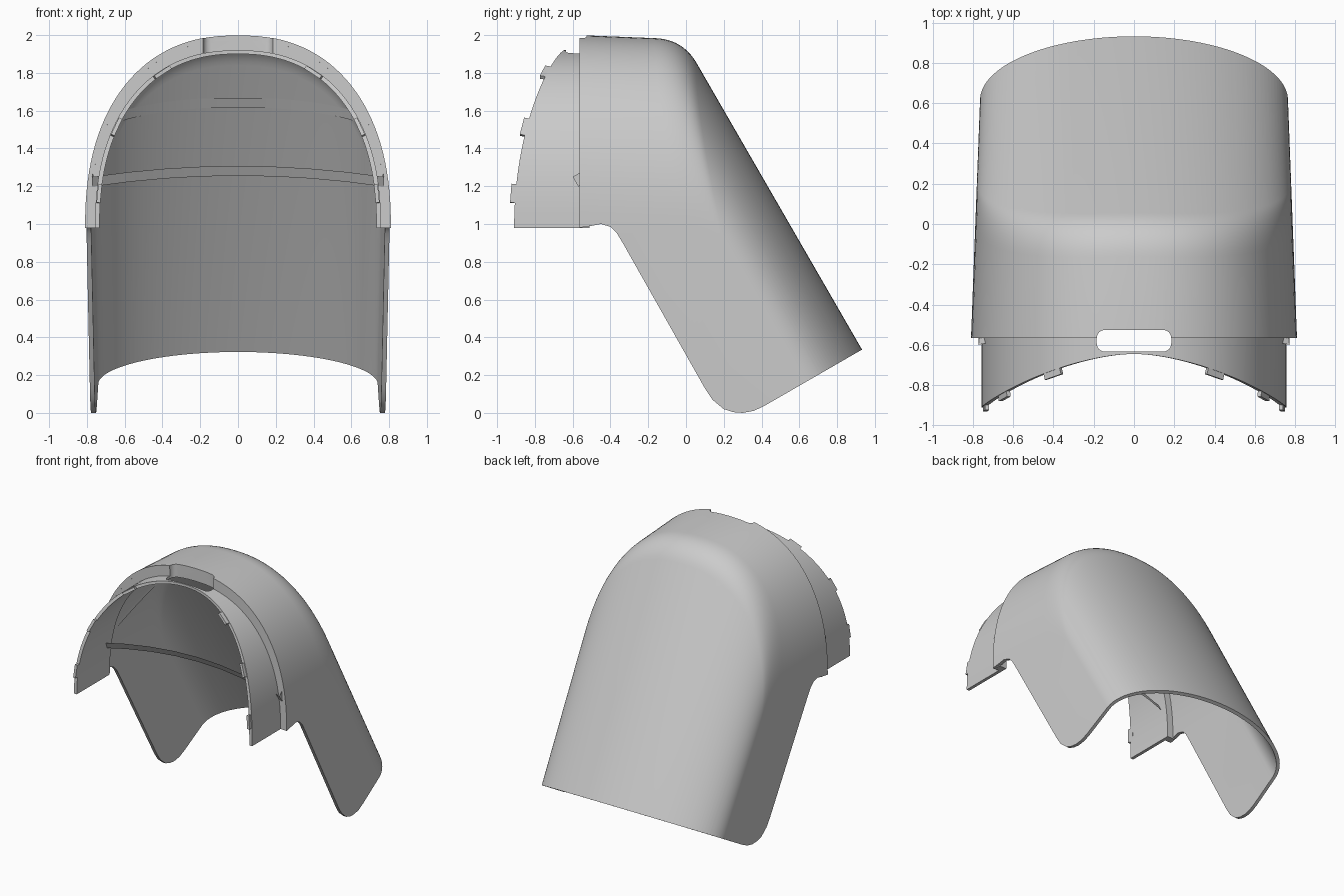
import bpy, bmesh
from math import sin, cos, pi, sqrt
from mathutils import Vector, Matrix

old = bpy.data.objects.get("Cube")
if old:
    bpy.data.objects.remove(old)

grey = bpy.data.materials.new("plain_grey")
grey.use_nodes = True
grey.diffuse_color = (0.6, 0.6, 0.6, 1)
grey.node_tree.nodes["Principled BSDF"].inputs["Base Color"].default_value = (0.6, 0.6, 0.6, 1)

BASE = 0.98                      # height where the arch springs
ROUND = 2 / 2.3                  # superellipse exponent of the arch
END = Vector((0, 0.932, 0.335))  # middle of the sloping end edge
DOWN = Vector((0, 0.5, -0.866))  # direction of the sloping part
OUT = Vector((0, 0.866, 0.5))    # across the sloping part
DEPTH = 0.36                     # depth of the sloping part's rounded back


def make(name, bm, fix_normals=True):
    if fix_normals:
        bmesh.ops.recalc_face_normals(bm, faces=bm.faces)
    me = bpy.data.meshes.new(name)
    bm.to_mesh(me)
    bm.free()
    me.materials.append(grey)
    ob = bpy.data.objects.new(name, me)
    bpy.context.collection.objects.link(ob)
    return ob


def activate(ob):
    bpy.ops.object.select_all(action='DESELECT')
    ob.select_set(True)
    bpy.context.view_layer.objects.active = ob


def smooth(ob):
    activate(ob)
    bpy.ops.object.shade_smooth_by_angle(angle=0.6)


def boolean(ob, cutter, operation):
    mod = ob.modifiers.new("cut", 'BOOLEAN')
    mod.operation, mod.object, mod.solver = operation, cutter, 'EXACT'
    activate(ob)
    bpy.ops.object.modifier_apply(modifier=mod.name)


def prism(name, points, direction):
    bm = bmesh.new()
    face = bm.faces.new([bm.verts.new(p) for p in points])
    new = bmesh.ops.extrude_face_region(bm, geom=[face])["geom"]
    bmesh.ops.translate(bm, vec=direction, verts=[v for v in new if isinstance(v, bmesh.types.BMVert)])
    ob = make(name, bm)
    ob.hide_render = True
    return ob


def arch(t, half, top):
    """Point (x, z) on the rounded arch, t running from -x to +x."""
    c, s = -cos(t), max(sin(t), 0)
    x = half * abs(c) ** ROUND * (1 if c > 0 else -1)
    return x, BASE + (top - BASE) * s ** ROUND


def half_width(y):
    return 0.788 - 0.038 * y


# Main shell: a horizontal arch blended into a sloping trough
def shell_line(u, top, w):
    s = (top - 0.395 - 0.535 * w) / 0.846
    corner = END + OUT * w - DOWN * s
    a = corner + Vector((0, -1, 0.04)) * 0.145
    b = corner + DOWN * 0.145
    line = [Vector((0, -0.62, top + 0.002))]
    for k in range(11):
        f = k / 10
        line.append(a * (1 - f) ** 2 + corner * 2 * f * (1 - f) + b * f * f)
    line.append(END + OUT * w + DOWN * 0.12)
    return [Vector((u * half_width(p.y), p.y, p.z)) for p in line]


N = 64
lines = [shell_line(-1, 0.3, -0.95)]
for i in range(N + 1):
    u, top = arch(pi * i / N, 1, 2.0)
    lines.append(shell_line(u, top, -DEPTH * (1 - sqrt(max(0, 1 - u * u)))))
lines.append(shell_line(1, 0.3, -0.95))

bm = bmesh.new()
grid = [[bm.verts.new(p) for p in line] for line in lines]
for a, b in zip(grid, grid[1:]):
    for j in range(len(a) - 1):
        bm.faces.new((a[j], b[j], b[j + 1], a[j + 1]))
shell = make("main_shell", bm, False)
mod = shell.modifiers.new("thickness", 'SOLIDIFY')
mod.thickness, mod.offset = 0.025, -1
activate(shell)
bpy.ops.object.modifier_apply(modifier=mod.name)

# Side outline that trims the shell
outline = [(-0.565, 2.2), (-0.565, 0.98), (-0.5, 0.99), (-0.45, 1.0), (-0.4, 0.985),
           (-0.365, 0.95), (-0.335, 0.9), (0.1, 0.13), (0.14, 0.07), (0.2, 0.02), (0.25, 0.004),
           (0.3, 0.0), (0.36, 0.011), (0.42, 0.04), (1.1, 0.432), (1.1, 2.2)]
side_cutter = prism("side_cutter", [(-1.2, y, z) for y, z in outline], (2.4, 0, 0))
boolean(shell, side_cutter, 'INTERSECT')


# Arched bands: stepped collar and front flange
def band(name, outer, inner, front, back):
    bm = bmesh.new()
    rings = []
    for i in range(N + 1):
        t = pi * i / N
        xo, zo = arch(t, *outer)
        xi, zi = arch(t, *inner)
        yf = front(zo)
        rings.append([bm.verts.new(p) for p in
                      ((xo, yf, zo), (xo, back, zo), (xi, back, zi), (xi, yf, zi))])
    for a, b in zip(rings, rings[1:]):
        for k in range(4):
            m = (k + 1) % 4
            bm.faces.new((a[k], a[m], b[m], b[k]))
    bm.faces.new(rings[0])
    bm.faces.new(rings[-1])
    return make(name, bm)


def flange_front(z):
    h = min(1, (z - BASE) / 0.94)
    return -0.645 - 0.265 * max(0, 1 - h * h) ** 0.75


collar = band("step_collar", (0.795, 1.985), (0.733, 1.9), lambda z: -0.564, -0.51)
flange = band("front_flange", (0.757, 1.92), (0.733, 1.9), flange_front, -0.54)

# Rounded slot through the crown
slot_points = []
for k, (sx, sy) in enumerate(((1, 1), (-1, 1), (-1, -1), (1, -1))):
    for j in range(5):
        a = pi / 2 * (k + j / 4)
        slot_points.append((sx * 0.145 + 0.04 * cos(a), -0.58 + sy * 0.014 + 0.04 * sin(a), 1.8))
slot_cutter = prism("slot_cutter", slot_points, (0, 0, 0.4))
for ob in (shell, collar, flange):
    boolean(ob, slot_cutter, 'DIFFERENCE')
for cutter in (side_cutter, slot_cutter):
    bpy.data.objects.remove(cutter)

# Inner baffle: sloping plate with a large opening
def baffle_z(y):
    return 1.29 + 0.577 * (y + 0.53)


side = []
for k in range(25):
    y = 0.12 - 0.72 * (k / 24) ** 2
    z = baffle_z(y)
    w = (Vector((0, y, z)) - END).dot(OUT) + 0.025
    u_back = sqrt(max(0, 1 - (1 + max(w, -DEPTH) / DEPTH) ** 2))
    u_arch = (1 - ((z - BASE) / 1.02) ** 2.3) ** (1 / 2.3)
    side.append((min(u_back, u_arch) * half_width(y) - 0.022, y))
edge = [(x, y) for x, y in side if x > 0.02]
xe, ye = edge[-1]
front = [(xe * f, ye + 0.1 * (1 - f * f)) for f in (0.75, 0.5, 0.25, 0, -0.25, -0.5, -0.75)]
loop = edge + front + [(-x, y) for x, y in reversed(edge)]
bm = bmesh.new()
face = bm.faces.new([bm.verts.new((x, y, baffle_z(y))) for x, y in loop])
bmesh.ops.inset_individual(bm, faces=[face], thickness=0.06)
bmesh.ops.delete(bm, geom=[face], context='FACES_ONLY')
new = bmesh.ops.extrude_face_region(bm, geom=bm.faces[:])["geom"]
bmesh.ops.translate(bm, vec=DOWN * 0.06, verts=[v for v in new if isinstance(v, bmesh.types.BMVert)])
baffle = make("inner_baffle", bm)

for ob in (shell, collar, flange, baffle):
    smooth(ob)


# Locking tabs along the flange edge
def edge_point(t):
    x, z = arch(t, 0.742, 1.907)
    return Vector((x, flange_front(z), z))


for number, height in enumerate((1.16, 1.51, 1.8), 1):
    t = min((k * pi / 800 for k in range(400)), key=lambda a: abs(edge_point(a).z - height))
    p = edge_point(t)
    along = (edge_point(t + 0.01) - edge_point(t - 0.01)).normalized()
    normal = along.cross(Vector((0, 1, 0))).normalized()
    across = normal.cross(along)
    frame = Matrix((normal, across, along)).transposed().to_4x4()
    for sign, label in ((1, "right"), (-1, "left")):
        bm = bmesh.new()
        bmesh.ops.create_cube(bm, size=1, matrix=Matrix.Translation(p) @ frame
                              @ Matrix.Diagonal((0.02, 0.05, 0.1, 1)))
        bmesh.ops.scale(bm, vec=(sign, 1, 1), verts=bm.verts)
        make(f"{label}_tab_{number}", bm)
